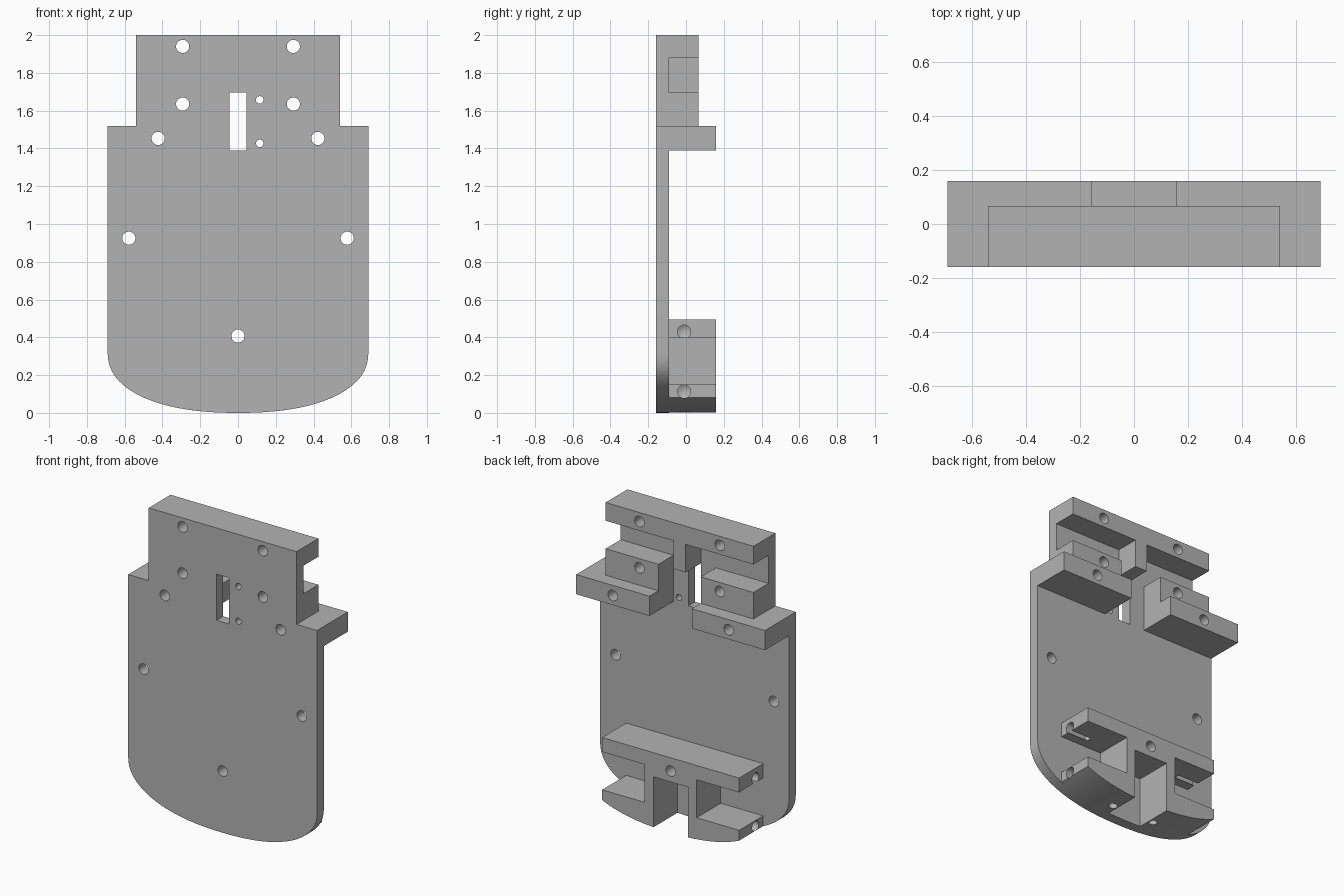
import bpy, bmesh, math
from mathutils import Matrix, Vector

cube = bpy.data.objects.get("Cube")
if cube:
    bpy.data.objects.remove(cube)

grey = bpy.data.materials.new("plain_grey")
grey.use_nodes = True
GREY = (0.45, 0.45, 0.45, 1)
grey.diffuse_color = GREY
grey.node_tree.nodes["Principled BSDF"].inputs["Base Color"].default_value = GREY

FRONT, BACK, MID, DEEP = -0.16, -0.09, 0.067, 0.16
HALF_W, CURVE_H, POWER = 0.69, 0.32, 2.25


def make_object(name, bm):
    bmesh.ops.recalc_face_normals(bm, faces=bm.faces)
    mesh = bpy.data.meshes.new(name)
    bm.to_mesh(mesh)
    bm.free()
    mesh.materials.append(grey)
    ob = bpy.data.objects.new(name, mesh)
    bpy.context.scene.collection.objects.link(ob)
    return ob


def extrude(name, outline, y0, y1):
    """Solid from an x-z outline, between two depths."""
    bm = bmesh.new()
    face = bm.faces.new([bm.verts.new((x, y0, z)) for x, z in outline])
    top = bmesh.ops.extrude_face_region(bm, geom=[face])["geom"]
    verts = [v for v in top if isinstance(v, bmesh.types.BMVert)]
    bmesh.ops.translate(bm, vec=(0, y1 - y0, 0), verts=verts)
    return make_object(name, bm)


def mirrored(half):
    return half + [(-x, z) for x, z in reversed(half) if x > 0]


def rect(x0, x1, z0, z1):
    return [(x0, z0), (x1, z0), (x1, z1), (x0, z1)]


def curve_z(x):
    """Height of the rounded bottom edge."""
    return CURVE_H * (1 - (1 - (abs(x) / HALF_W) ** POWER) ** (1 / POWER))


def add_drill(bm, start, direction, radius, length, tip=0.0):
    """Cylinder from start along direction, with an optional conical end."""
    d = Vector(direction)
    turn = d.to_track_quat("Z", "Y").to_matrix().to_4x4()
    made = bmesh.ops.create_cone(
        bm, cap_ends=True, segments=24, radius1=radius, radius2=radius, depth=length,
        matrix=Matrix.Translation(Vector(start) + d * length / 2) @ turn)
    if tip:
        end = max((f for f in {f for v in made["verts"] for f in v.link_faces}),
                  key=lambda f: f.calc_center_median().dot(d))
        middle = bmesh.ops.poke(bm, faces=[end])["verts"][0]
        middle.co += d * tip


# Main plate with shoulders and rounded bottom
STEPS = 28
angles = [math.pi / 2 * i / STEPS for i in range(STEPS + 1)]
curve = [(HALF_W * math.sin(a) ** (2 / POWER),
          CURVE_H * (1 - max(math.cos(a), 0) ** (2 / POWER))) for a in angles]
curve[-1] = (HALF_W, CURVE_H)
plate = extrude("mounting_plate",
                mirrored(curve + [(HALF_W, 1.52), (0.54, 1.52), (0.54, 2)]), FRONT, BACK)

# Top bar with its hanging centre rib
parts = [extrude("top_bar", mirrored(
    [(0.045, 1.695), (0.045, 1.88), (0.54, 1.88), (0.54, 2)]), BACK, MID)]

# Stepped blocks on both sides of the slot
for side in (1, -1):
    parts.append(extrude("upper_block", rect(side * 0.155, side * 0.54, 1.52, 1.695), BACK, MID))
    parts.append(extrude("shoulder_block", rect(side * 0.155, side * HALF_W, 1.39, 1.52), BACK, DEEP))

# Lower bracket: bar, two legs and curved feet
foot = [(x, curve_z(x)) for x in [0.5 - 0.375 * i / 14 for i in range(15)]]
parts.append(extrude("lower_bracket", mirrored(
    [(0.5, 0.495), (0.5, 0.40), (0.19, 0.40), (0.19, 0.15), (0.5, 0.15)]
    + foot + [(0.125, 0.335)]), BACK, DEEP))

# Slot
slot = extrude("slot_cutter", rect(-0.045, 0.045, 1.39, 1.695), -0.3, 0.3)

# Screw holes through the plate and blocks
bm = bmesh.new()
for x, z in [(0.293, 1.94), (0.293, 1.635), (0.423, 1.453), (0.578, 0.925)]:
    for side in (1, -1):
        add_drill(bm, (side * x, -0.3, z), (0, 1, 0), 0.035, 0.6)
add_drill(bm, (0, -0.3, 0.407), (0, 1, 0), 0.035, 0.6)
for z in (1.657, 1.427):
    add_drill(bm, (0.115, -0.3, z), (0, 1, 0), 0.02, 0.6)

# Blind holes in the bracket ends and under the legs
for side in (1, -1):
    for z in (0.43, 0.113):
        add_drill(bm, (side * 0.55, -0.01, z), (-side, 0, 0), 0.035, 0.2, 0.02)
    add_drill(bm, (side * 0.158, -0.01, -0.05), (0, 0, 1), 0.027, 0.25, 0.015)
drills = make_object("drill_cutter", bm)

# Merge the parts, then cut the slot and holes
bpy.context.view_layer.objects.active = plate
for tool, operation in [(p, "UNION") for p in parts] + [(slot, "DIFFERENCE"), (drills, "DIFFERENCE")]:
    mod = plate.modifiers.new(tool.name, "BOOLEAN")
    mod.operation, mod.solver, mod.object = operation, "EXACT", tool
    bpy.ops.object.modifier_apply(modifier=mod.name)
    bpy.data.objects.remove(tool)

# Smooth the curves, keep the edges sharp
plate.select_set(True)
bpy.ops.object.shade_smooth_by_angle(angle=math.radians(30))
